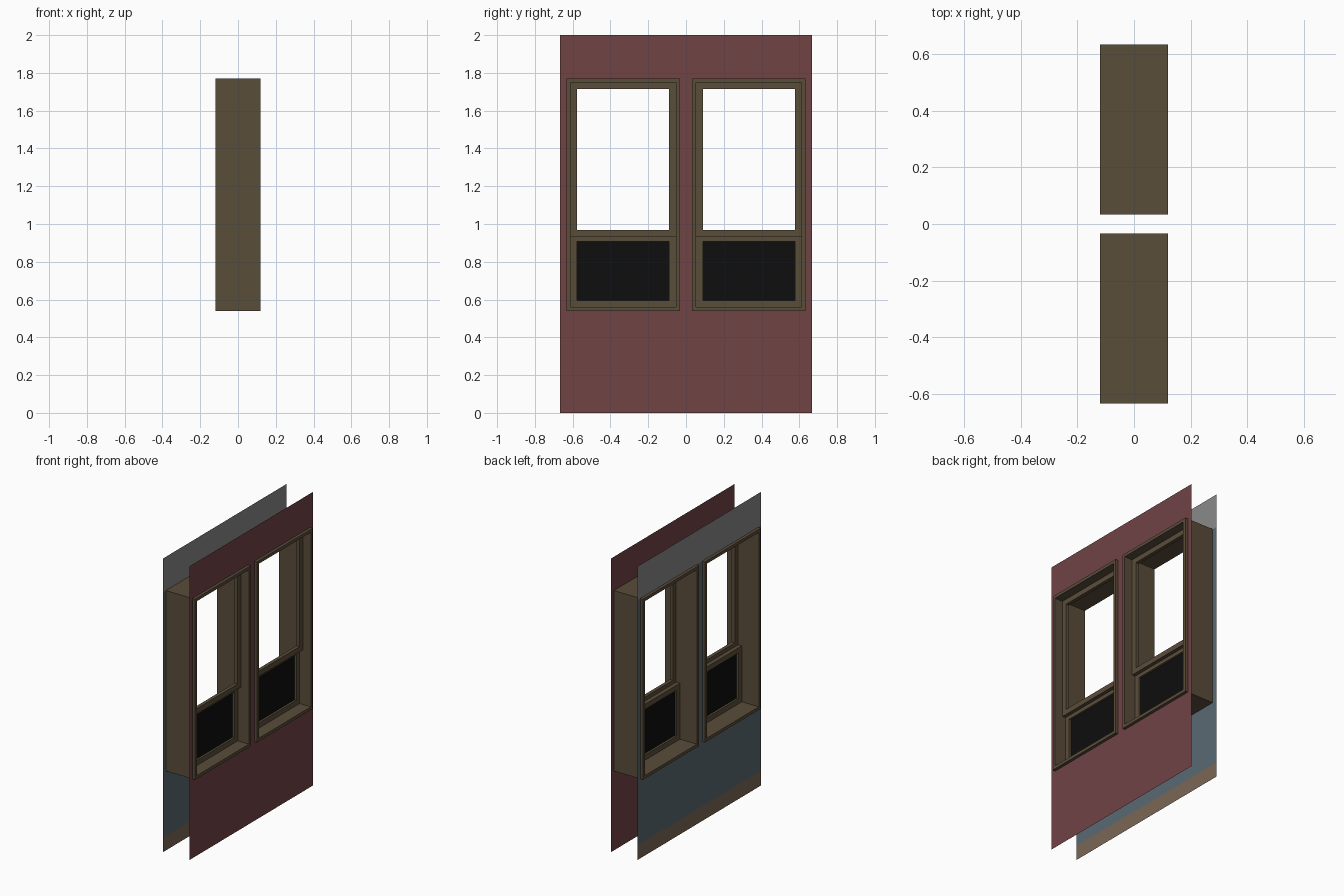
import bpy

if "Cube" in bpy.data.objects:
    bpy.data.objects.remove(bpy.data.objects["Cube"])


def linear(c):
    c /= 255
    return c / 12.92 if c <= 0.04045 else ((c + 0.055) / 1.055) ** 2.4


def material(name, rgb):
    m = bpy.data.materials.new(name)
    m.diffuse_color = (*[linear(c) for c in rgb], 1)
    m.use_nodes = True
    m.node_tree.nodes["Principled BSDF"].inputs["Base Color"].default_value = m.diffuse_color
    return m


RED = material("exterior red", (113, 67, 69))
GRAY = material("upper wall gray", (138, 138, 138))
BLUE = material("wall blue", (91, 105, 115))
BROWN = material("baseboard brown", (123, 103, 84))
WOOD = material("frame wood", (90, 77, 58))
BLACK = material("screen black", (14, 14, 14))


def make(name, verts, faces, mats, indices=None):
    me = bpy.data.meshes.new(name)
    me.from_pydata(verts, [], faces)
    for m in mats:
        me.materials.append(m)
    if indices:
        for p, i in zip(me.polygons, indices):
            p.material_index = i
    ob = bpy.data.objects.new(name, me)
    bpy.context.collection.objects.link(ob)
    return ob


# Layout of the wall with two window openings
HALF = 2 / 3
OUT, IN = 0.633, 0.033
Z0, Z1 = 0.54, 1.77
ys = [-HALF, -OUT, -IN, IN, OUT, HALF]
zs = [0, 0.1, Z0, Z1, 2]


def wall(name, x, mats, band):
    """Thin wall sheet as a grid of cells, leaving out the window cells."""
    verts = [(x, y, z) for z in zs for y in ys]
    n = len(ys)
    faces, idx = [], []
    for r in range(len(zs) - 1):
        for c in range(n - 1):
            if r == 2 and c in (1, 3):
                continue
            a = r * n + c
            f = [a, a + 1, a + n + 1, a + n]
            faces.append(f if x > 0 else f[::-1])
            idx.append(band[r])
    return make(name, verts, faces, mats, idx)


wall("exterior_wall", 0.1, [RED], [0, 0, 0, 0])
wall("interior_wall", -0.1, [BROWN, BLUE, GRAY], [0, 1, 1, 2])


def ring(name, x0, x1, y0, y1, z0, z1, w):
    """Rectangular frame of border width w, running from x0 to x1."""
    verts = []
    for x in (x0, x1):
        for d in (0, w):
            verts += [(x, y0 + d, z0 + d), (x, y1 - d, z0 + d),
                      (x, y1 - d, z1 - d), (x, y0 + d, z1 - d)]
    faces = []
    for i in range(4):
        j = (i + 1) % 4
        faces += [(8 + i, 8 + j, 12 + j, 12 + i),   # outdoor face
                  (j, i, 4 + i, 4 + j),             # indoor face
                  (i, j, 8 + j, 8 + i),             # outer edge
                  (4 + j, 4 + i, 12 + i, 12 + j)]   # inner edge
    return make(name, verts, faces, [WOOD])


LIP, SASH = 0.021, 0.035
for side, y0 in (("left", -OUT), ("right", IN)):
    y1 = y0 + OUT - IN
    a, b = y0 + LIP, y1 - LIP
    # deep outer casing through both walls
    ring(side + "_window_casing", -0.12, 0.12, y0, y1, Z0, Z1, LIP)
    # open upper sash, set towards the outdoors
    ring(side + "_upper_sash", 0.036, 0.06, a, b, 0.933, Z1 - LIP, SASH)
    # lower sash behind it
    ring(side + "_lower_sash", 0.008, 0.036, a, b, Z0 + LIP, 0.942, SASH)
    # dark screen in the lower sash
    p, q = a + SASH, b - SASH
    s, t = Z0 + LIP + SASH, 0.942 - SASH
    make(side + "_screen", [(0.022, p, s), (0.022, q, s), (0.022, q, t), (0.022, p, t)],
         [(0, 1, 2, 3)], [BLACK])
